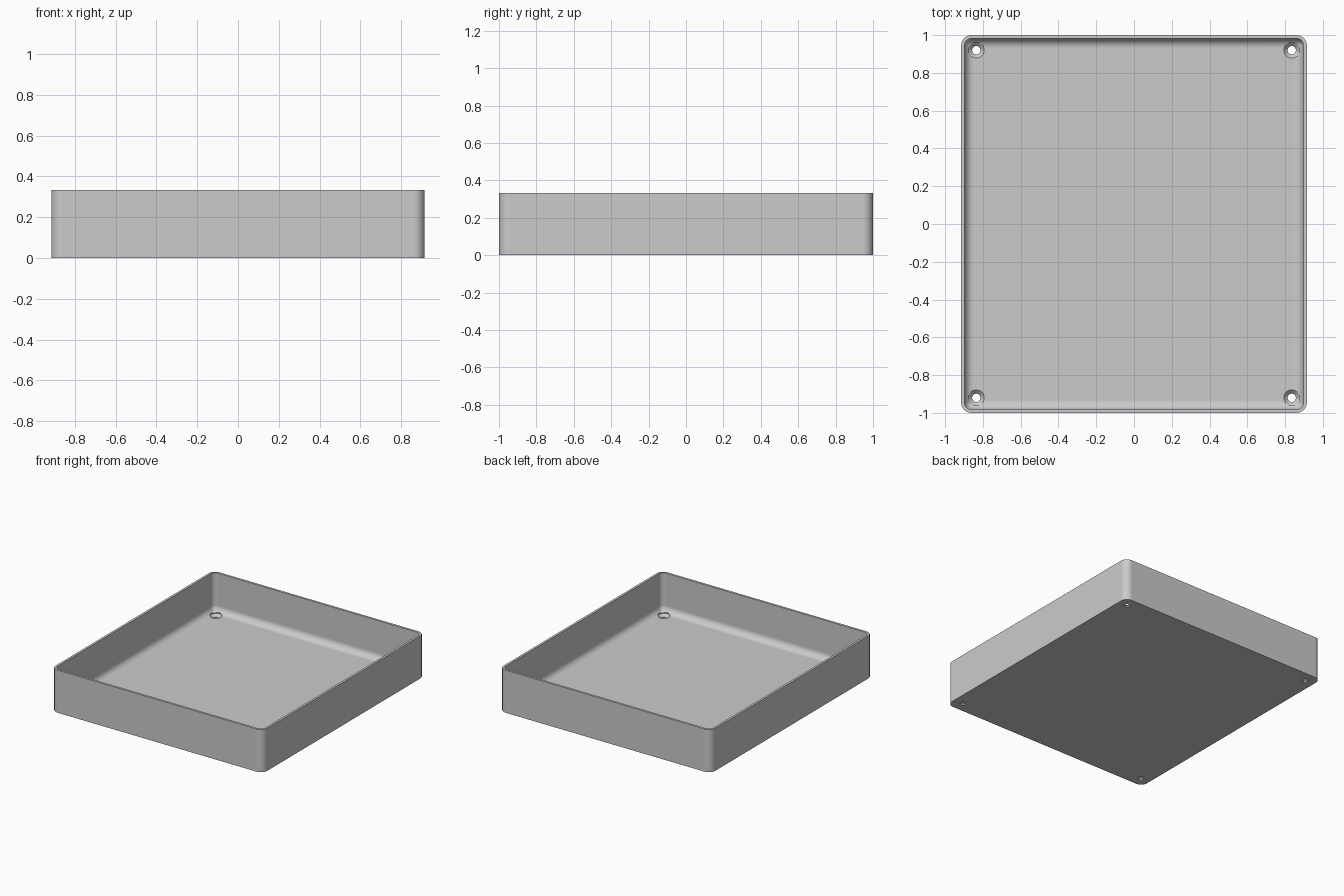
import bpy, bmesh
from math import sin, cos, pi

cube = bpy.data.objects.get("Cube")
if cube:
    bpy.data.objects.remove(cube, do_unlink=True)

HALF_X, HALF_Y, HEIGHT = 0.915, 1.0, 0.333
CORNER, WALL, FLOOR, FILLET = 0.055, 0.018, 0.03, 0.05
HOLE_X, HOLE_Y = 0.835, 0.92

grey = bpy.data.materials.new("light grey")
grey.use_nodes = True
grey.diffuse_color = (0.6, 0.6, 0.6, 1)
grey.node_tree.nodes["Principled BSDF"].inputs["Base Color"].default_value = (0.6, 0.6, 0.6, 1)


def make_object(name, bm):
    bmesh.ops.recalc_face_normals(bm, faces=bm.faces)
    mesh = bpy.data.meshes.new(name)
    bm.to_mesh(mesh)
    bm.free()
    mesh.materials.append(grey)
    ob = bpy.data.objects.new(name, mesh)
    bpy.context.collection.objects.link(ob)
    return ob


def loft(bm, rings):
    """Skin a stack of vertex rings and cap both ends."""
    for a, b in zip(rings, rings[1:]):
        for i in range(len(a)):
            j = (i + 1) % len(a)
            bm.faces.new((a[i], a[j], b[j], b[i]))
    bm.faces.new(rings[0])
    bm.faces.new(rings[-1])


def rounded_ring(bm, inset, z, steps=10):
    """Rounded rectangle, inset from the outside of the tray."""
    r = max(CORNER - inset, 0.004)
    cx, cy = HALF_X - inset - r, HALF_Y - inset - r
    ring = []
    for q, (sx, sy) in enumerate(((1, 1), (-1, 1), (-1, -1), (1, -1))):
        for i in range(steps + 1):
            a = (q + i / steps) * pi / 2
            ring.append(bm.verts.new((sx * cx + r * cos(a), sy * cy + r * sin(a), z)))
    return ring


def circle_ring(bm, x, y, r, z, n=32):
    return [bm.verts.new((x + r * cos(2 * pi * i / n), y + r * sin(2 * pi * i / n), z))
            for i in range(n)]


# Tray shell: outer wall, rim, inner wall and the fillet down to the floor
bm = bmesh.new()
profile = [(0, 0), (0, HEIGHT), (WALL, HEIGHT)]
for i in range(9):
    t = i / 8 * pi / 2
    profile.append((WALL + FILLET * (1 - cos(t)), FLOOR + FILLET * (1 - sin(t))))
loft(bm, [rounded_ring(bm, inset, z) for inset, z in profile])
tray = make_object("tray", bm)

# Countersunk screw holes in the four corners
bm = bmesh.new()
for sx in (-1, 1):
    for sy in (-1, 1):
        steps = ((0.022, -0.02), (0.022, 0.01), (0.042, FLOOR), (0.042, 0.1))
        loft(bm, [circle_ring(bm, sx * HOLE_X, sy * HOLE_Y, r, z) for r, z in steps])
cutter = make_object("screw_hole_cutter", bm)
cutter.hide_render = True

cut = tray.modifiers.new("screw holes", 'BOOLEAN')
cut.operation = 'DIFFERENCE'
cut.solver = 'EXACT'
cut.object = cutter
bpy.ops.object.select_all(action='DESELECT')
tray.select_set(True)
bpy.context.view_layer.objects.active = tray
bpy.ops.object.modifier_apply(modifier=cut.name)
bpy.data.objects.remove(cutter, do_unlink=True)

# Smooth curves, crisp edges, flat floor
bpy.ops.object.shade_smooth_by_angle(angle=pi / 6)
weighted = tray.modifiers.new("flat floor", 'WEIGHTED_NORMAL')
weighted.keep_sharp = True
